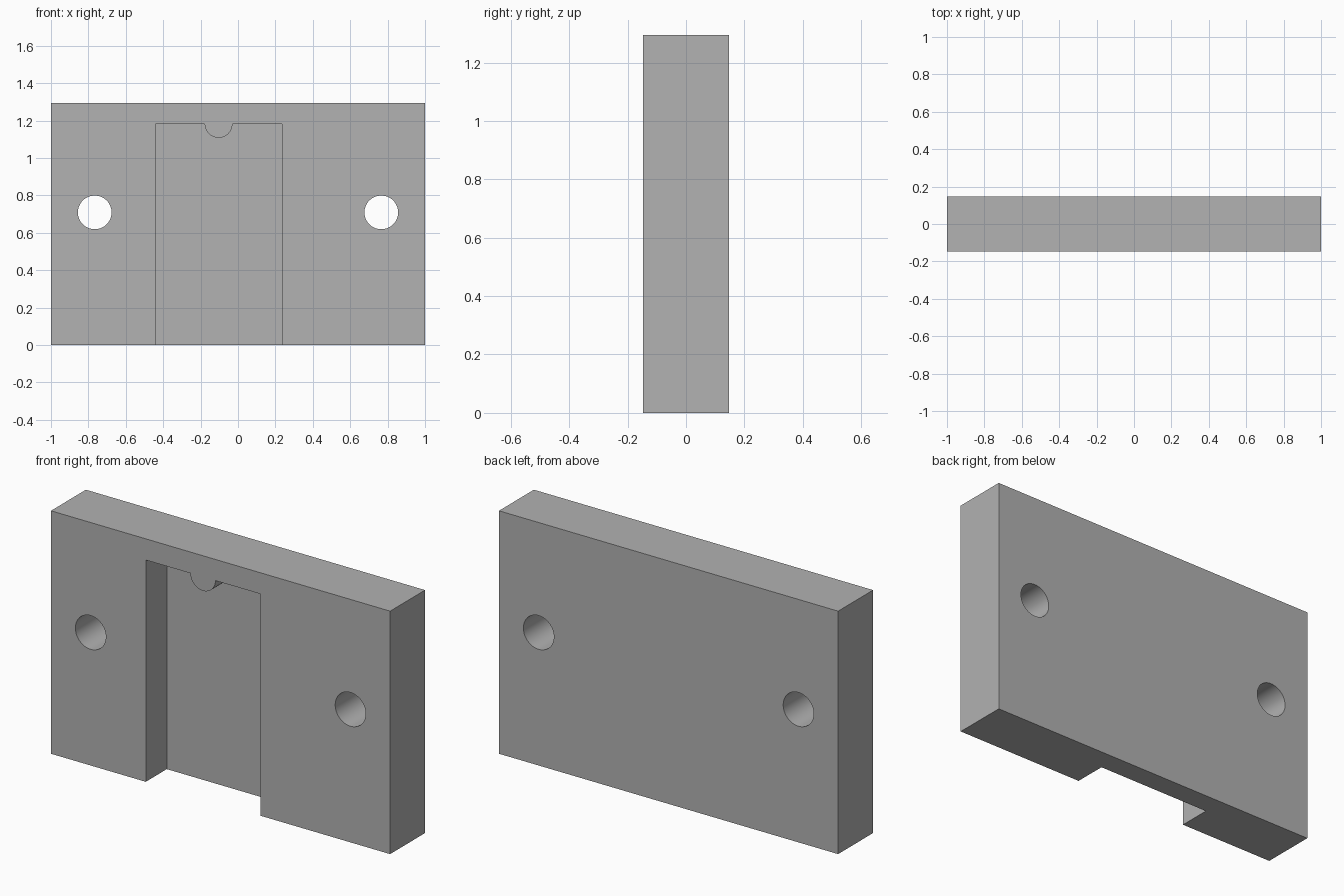
import bpy, bmesh, math

cube = bpy.data.objects.get("Cube")
if cube:
    bpy.data.objects.remove(cube, do_unlink=True)

HEIGHT, HALF_DEPTH = 1.295, 0.147
POCKET_FLOOR = 0.03
HOLE_X, HOLE_Z, HOLE_R = 0.766, 0.709, 0.09

grey = bpy.data.materials.new("plain grey")
grey.use_nodes = True
colour = (0.445, 0.445, 0.445, 1)
grey.diffuse_color = colour
grey.node_tree.nodes["Principled BSDF"].inputs["Base Color"].default_value = colour


def prism(name, outline, y0, y1):
    """Extrude a counter-clockwise (x, z) outline from y0 back to y1."""
    bm = bmesh.new()
    face = bm.faces.new([bm.verts.new((x, y0, z)) for x, z in outline])
    moved = bmesh.ops.extrude_face_region(bm, geom=[face])["geom"]
    bmesh.ops.translate(bm, vec=(0, y1 - y0, 0),
                        verts=[v for v in moved if isinstance(v, bmesh.types.BMVert)])
    bmesh.ops.recalc_face_normals(bm, faces=bm.faces)
    mesh = bpy.data.meshes.new(name)
    bm.to_mesh(mesh)
    bm.free()
    mesh.materials.append(grey)
    obj = bpy.data.objects.new(name, mesh)
    bpy.context.collection.objects.link(obj)
    return obj


def arc(cx, cz, r, start, end, steps):
    angles = [math.radians(start + (end - start) * i / steps) for i in range(steps + 1)]
    return [(cx + r * math.cos(a), cz + r * math.sin(a)) for a in angles]


# Rectangular plate
plate = prism("plate", [(-1, 0), (1, 0), (1, HEIGHT), (-1, HEIGHT)],
              -HALF_DEPTH, HALF_DEPTH)

# Open-bottomed pocket with a half-round tab hanging from its top edge
left, right, top = -0.441, 0.236, 1.182
tab = arc(-0.104, top, 0.074, 0, -180, 32)
pocket = prism("pocket_cutter",
               [(left, -0.1), (right, -0.1), (right, top)] + tab + [(left, top)],
               -HALF_DEPTH - 0.1, POCKET_FLOOR)

# Two through holes
cutters = [pocket]
for side, x in (("right", -HOLE_X), ("left", HOLE_X)):
    circle = arc(x, HOLE_Z, HOLE_R, 0, 360, 64)[:-1]
    cutters.append(prism(side + "_hole_cutter", circle, -HALF_DEPTH - 0.1, HALF_DEPTH + 0.1))

# Cut the plate, then discard the cutters
bpy.ops.object.select_all(action="DESELECT")
plate.select_set(True)
bpy.context.view_layer.objects.active = plate
for cutter in cutters:
    cutter.hide_render = True
    cut = plate.modifiers.new(cutter.name, "BOOLEAN")
    cut.operation = "DIFFERENCE"
    cut.solver = "EXACT"
    cut.object = cutter
    bpy.ops.object.modifier_apply(modifier=cut.name)
    bpy.data.objects.remove(cutter, do_unlink=True)

bpy.ops.object.shade_smooth_by_angle(angle=math.radians(30))
